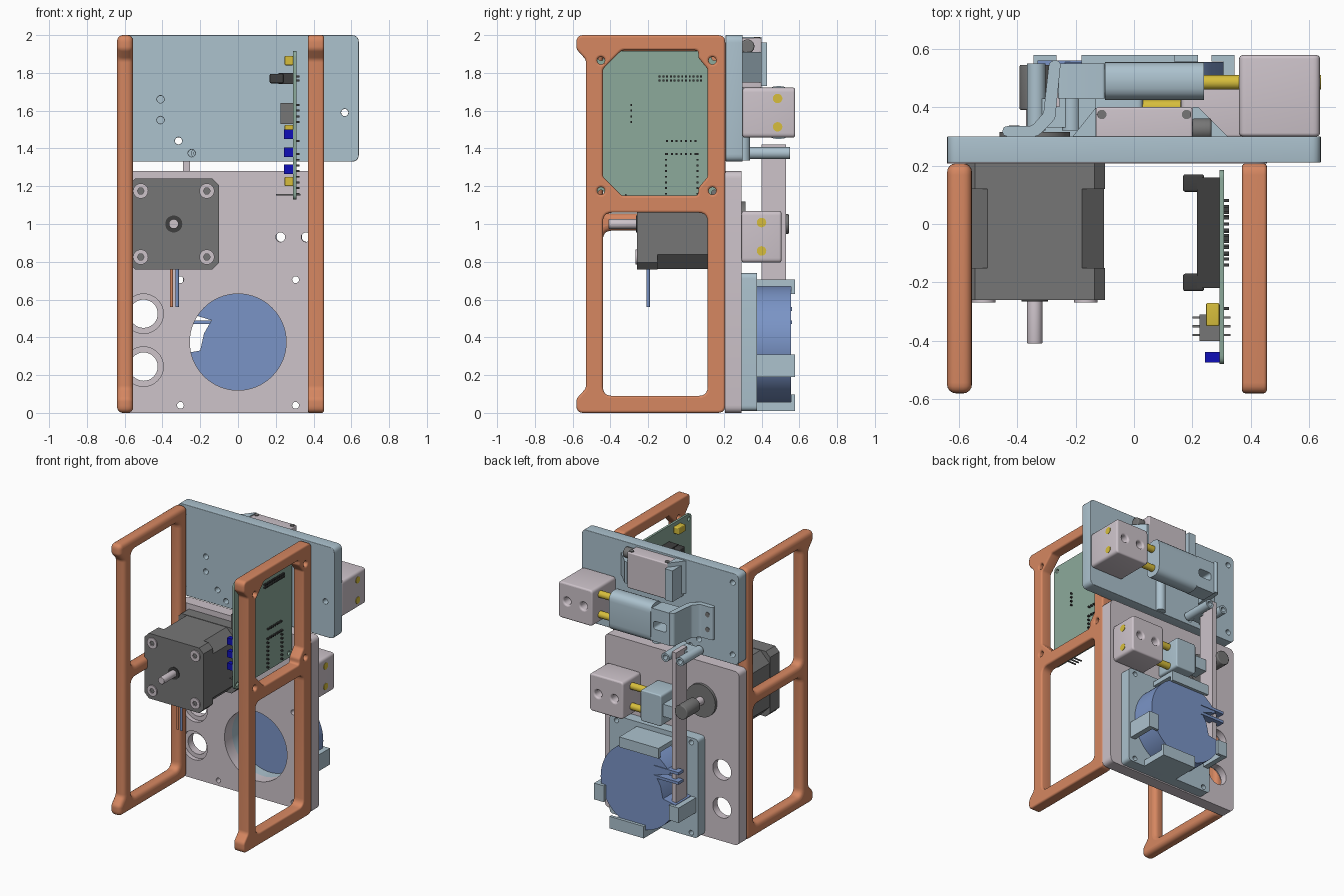
import bpy, math
from mathutils import Matrix, Vector

cube = bpy.data.objects.get("Cube")
if cube:
    bpy.data.objects.remove(cube, do_unlink=True)


def material(name, *rgb):
    m = bpy.data.materials.new(name)
    lin = [((c / 255 + 0.055) / 1.055) ** 2.4 for c in rgb] + [1]
    m.use_nodes = True
    m.diffuse_color = lin
    m.node_tree.nodes["Principled BSDF"].inputs["Base Color"].default_value = lin
    return m


PLATE = material("pale pink grey", 205, 195, 202)
PALE = material("pale blue", 172, 194, 206)
ORANGE = material("orange", 214, 135, 97)
GREY = material("motor grey", 118, 118, 118)
SPOOL = material("spool blue", 122, 148, 198)
GREEN = material("board green", 140, 170, 155)
YELLOW = material("yellow", 215, 190, 60)
BLACK = material("black", 62, 62, 62)
BLUE = material("bright blue", 15, 15, 185)

# Local outline plane and extrusion direction for each axis
AXES = {
    "x": Matrix(((0, 0, 1, 0), (1, 0, 0, 0), (0, 1, 0, 0), (0, 0, 0, 1))),
    "y": Matrix(((1, 0, 0, 0), (0, 0, -1, 0), (0, 1, 0, 0), (0, 0, 0, 1))),
    "z": Matrix.Identity(4),
}


def rect(a0, a1, b0, b1, r=0):
    return fillet([(a0, b0), (a1, b0), (a1, b1), (a0, b1)], r)


def circle(a, b, r, n=32):
    return [(a + r * math.cos(math.tau * i / n), b + r * math.sin(math.tau * i / n)) for i in range(n)]


def fillet(points, r, steps=5):
    """Round every corner of a polygon."""
    if not r:
        return points
    out = []
    for i, p in enumerate(points):
        p = Vector(p)
        a, b = Vector(points[i - 1]) - p, Vector(points[(i + 1) % len(points)]) - p
        half = a.angle(b) / 2
        d = min(r / math.tan(half), a.length * 0.49, b.length * 0.49)
        s, e = p + a.normalized() * d, p + b.normalized() * d
        for k in range(steps + 1):
            t = k / steps
            out.append(tuple(s * (1 - t) ** 2 + p * 2 * t * (1 - t) + e * t * t))
    return out


def slab(name, axis, lo, hi, outlines, mat, bevel=0):
    """Extrude an outline with holes along an axis, with rounded rims."""
    cu = bpy.data.curves.new(name, "CURVE")
    cu.dimensions, cu.fill_mode = "2D", "BOTH"
    for pts in outlines:
        sp = cu.splines.new("POLY")
        sp.points.add(len(pts) - 1)
        for q, (a, b) in zip(sp.points, pts):
            q.co = (a, b, 0, 1)
        sp.use_cyclic_u = True
    cu.extrude = (hi - lo) / 2 - bevel
    cu.bevel_depth, cu.bevel_resolution, cu.offset = bevel, 3, -bevel
    tmp = bpy.data.objects.new(name + "_curve", cu)
    bpy.context.collection.objects.link(tmp)
    dg = bpy.context.evaluated_depsgraph_get()
    me = bpy.data.meshes.new_from_object(tmp.evaluated_get(dg))
    bpy.data.objects.remove(tmp, do_unlink=True)
    mid = (lo + hi) / 2
    shift = Vector([mid if axis == c else 0 for c in "xyz"])
    me.transform(Matrix.Translation(shift) @ AXES[axis])
    me.materials.clear()
    me.materials.append(mat)
    me.shade_smooth()
    me.set_sharp_from_angle(angle=math.radians(35))
    ob = bpy.data.objects.new(name, me)
    bpy.context.collection.objects.link(ob)
    return ob


def box(name, x0, x1, y0, y1, z0, z1, mat, bevel=0):
    return slab(name, "y", y0, y1, [rect(x0, x1, z0, z1, bevel)], mat, bevel)


def rod(name, axis, lo, hi, a, b, r, mat, bevel=0):
    return slab(name, axis, lo, hi, [circle(a, b, r)], mat, bevel)


# Side frames
outer = fillet([(-.58, 0), (.208, 0), (.208, 2), (-.58, 2), (-.58, 1.925), (-.53, 1.87),
                (-.53, .13), (-.58, .075)], .04)
lug = .1
y0, y1, z0, z1 = -.44, .115, 1.15, 1.92
octagon = fillet([(y0 + lug, z0), (y1 - lug / 2, z0), (y1 - lug / 2, z0 + .04), (y1, z0 + lug), (y1, z1 - lug),
                  (y1 - lug / 2, z1 - .04), (y1 - lug / 2, z1), (y0 + lug, z1), (y0 + .04, z1 - .06), (y0, z1 - lug),
                  (y0, z0 + lug), (y0 + .04, z0 + .06)], .03)
lugs = [circle(y, z, .02, 16) for y in (-.45, .14) for z in (1.175, 1.865)]
slab("left_frame", "x", .37, .455, [outer, rect(y0, y1, .09, 1.06, .05), octagon] + lugs, ORANGE, .012)
slab("right_frame", "x", -.64, -.555, [outer, rect(y0, y1, .09, .965, .05), rect(y0, y1, 1.055, 1.91, .05)],
     ORANGE, .03)

# Lower back plate in two layers, giving stepped cable holes
screws = [circle(x, z, .018, 16) for x in (-.305, .305) for z in (.04, .705)]
lower_holes = screws + [circle(0, .375, .255, 64)] + [circle(x, .93, .025, 16) for x in (.225, .36)]
for name, ya, yb, r in (("front", .207, .24, .105), ("rear", .24, .295, .075)):
    slab("lower_plate_" + name, "y", ya, yb,
         [rect(-.64, .455, 0, 1.28, .04)] + lower_holes + [circle(-.5, z, r) for z in (.245, .525)], PLATE)

# Upper back plate
dots = [(-.41, 1.66), (-.41, 1.55), (-.315, 1.44), (-.245, 1.375), (.565, 1.59), (-.59, 1.93), (-.59, 1.4)]
slab("upper_plate", "y", .21, .30, [rect(-.64, .64, 1.33, 2, .04)] + [circle(x, z, .019, 16) for x, z in dots],
     PALE, .004)

# Stepper motor: chamfered body with end caps, shaft, screws, wires
mx, mz = -.34, 1.0


def chamfered(h, c):
    return [(mx + sx * a, mz + sz * b) for sx, sz, a, b in (
        (-1, -1, h - c, h), (1, -1, h - c, h), (1, -1, h, h - c), (1, 1, h, h - c),
        (1, 1, h - c, h), (-1, 1, h - c, h), (-1, 1, h, h - c), (-1, -1, h, h - c))]


slab("motor_front_cap", "y", -.26, -.15, [chamfered(.24, .035)], GREY)
slab("motor_body", "y", -.15, .12, [chamfered(.237, .075)], GREY)
slab("motor_rear_cap", "y", .12, .21, [chamfered(.24, .035)], GREY)
rod("motor_boss", "y", -.266, -.26, mx, mz, .045, BLACK)
rod("motor_shaft", "y", -.41, -.26, mx, mz, .026, PLATE, .004)
for sx in (-1, 1):
    for sz in (-1, 1):
        slab("motor_screw", "y", -.268, -.26, [circle(mx + sx * .175, mz + sz * .175, .04),
             circle(mx + sx * .175, mz + sz * .175, .018, 6)], PLATE)
for x, m in ((-.352, ORANGE), (-.322, SPOOL)):
    rod("motor_wire", "z", .56, .77, x, -.2, .009, m)

# Motor drive on the rear
rod("drive_disc", "y", .295, .315, mx, mz, .12, GREY)
rod("drive_pin", "y", .315, .40, mx, mz, .03, PLATE)
rod("drive_roller", "y", .39, .545, mx, mz, .052, GREY, .006)
box("lever_bar", -.29, -.255, .40, .53, .28, 1.42, PLATE)

# Circuit board with parts on its inner side and solder pins outside
slab("circuit_board", "x", .292, .309, [rect(-.48, .185, 1.13, 1.915, .03)]
     + [circle(y, z, .015, 12) for y in (-.45, .15) for z in (1.165, 1.88)], GREEN)
box("long_connector", .215, .292, -.22, .16, 1.74, 1.80, BLACK)
for y in (-.2, .14):
    box("connector_latch", .168, .24, y - .03, y + .03, 1.745, 1.795, BLACK, .008)
box("module", .225, .292, -.4, -.31, 1.53, 1.64, GREY)
for z in (1.865, 1.225, 1.5):
    box("yellow_terminal", .247, .292, -.35, -.27, z - .025, z + .025, YELLOW, .006)
for z in (1.475, 1.38, 1.29):
    box("blue_terminal", .243, .292, -.475, -.438, z - .024, z + .024, BLUE)
for y in (-.38, -.35, -.32):
    box("header_pin", .2, .33, y - .004, y + .004, 1.15, 1.158, GREY)
pins = [(-.14 + .02 * i, z) for i in range(12) for z in (1.76, 1.78)]
pins += [(y, 1.16 + .03 * i) for i in range(8) for y in (-.105, .06)]
pins += [(-.1 + .025 * i, z) for i in range(7) for z in (1.37, 1.44)]
pins += [(-.29, 1.54 + .03 * i) for i in range(4)]
for y, z in pins:
    box("solder_pin", .309, .325, y - .005, y + .005, z - .005, z + .005, BLACK)

# Guide blocks, each with two rods
for tag, xa, xb, ya, yb, za, zb, xr in (("upper", .36, .637, .30, .578, 1.457, 1.722, .2),
                                        ("lower", .16, .435, .295, .505, .795, 1.07, .0)):
    zc, xc, yr = (za + zb) / 2, (xa + xb) / 2, .485 if tag == "upper" else .40
    slab(tag + "_guide_block", "y", ya, yb, [rect(xa, xb, za, zb, .025)]
         + [circle(xc + s * .067, zc, .027) for s in (-1, 1)], PLATE, .012)
    for s in (-1, 1):
        rod(tag + "_guide_rod", "x", xr, xb + .003, yr, zc + s * .075, .025, YELLOW)

# Upper slider, slotted end and curved bracket
slab("upper_slider", "x", -.10, .24, [rect(.425, .555, 1.45, 1.73, .06)], PALE)
slab("slotted_end", "y", .43, .55, [rect(-.26, -.10, 1.47, 1.71, .01), rect(-.225, -.1 - .02, 1.56, 1.62, .02)], PALE)
bracket = [(-.45, .30), (-.33, .30), (-.27, .36), (-.25, .56), (-.29, .56), (-.31, .38), (-.35, .335), (-.45, .335)]
slab("curved_bracket", "z", 1.48, 1.72, [fillet(bracket, .03)], PALE)
for z in (1.55, 1.66):
    rod("bracket_screw", "y", .335, .338, -.41, z, .018, GREY)
for x in (-.335, -.215):
    slab("lever_tube", "y", .32, .55, [circle(x, 1.375, .032), circle(x, 1.375, .018)], PALE)
box("tube_web", -.33, -.22, .33, .43, 1.35, 1.40, PALE)
rod("plate_rib", "z", 1.335, 1.60, .02, .305, .035, PALE)

# Servo and its cradle
box("servo", -.13, .2, .25, .4, 1.72, 1.985, PLATE, .008)
rod("servo_hub", "x", .2, .265, .325, 1.94, .037, GREY, .008)
for x in (-.11, .18):
    for y in (.28, .375):
        rod("servo_screw", "z", 1.985, 1.99, x, y, .016, GREY)
slab("cradle_right", "z", 1.75, 1.99, [[(-.21, .3), (-.13, .3), (-.13, .4)]], PALE)
slab("cradle_left", "z", 1.75, 1.91, [[(.2, .3), (.32, .3), (.22, .4), (.2, .4)]], PALE)
box("cradle_post", -.19, -.13, .30, .43, 1.73, 1.96, PALE)

# Lower slider
slab("lower_slider", "y", .295, .49, [rect(-.14, .03, .82, 1.05, .02)], PALE, .008)
box("slider_tip", -.25, -.14, .36, .47, .89, .98, PALE)

# Spool mount, notched spool and retaining clips
slab("spool_mount", "y", .295, .375, [rect(-.36, .36, .01, .74, .03), circle(0, .375, .255, 64)] + screws, PALE)
a0, a1 = math.radians(148), math.radians(190)
n = 60
arc = [a1 + (math.tau - a1 + a0) * i / n for i in range(n + 1)]
notched = [(.307 * math.cos(a), .365 + .307 * math.sin(a)) for a in arc]
notched += [(-.14, .49), (-.18, .42), (-.2, .33)]
slab("spool", "y", .37, .555, [notched], SPOOL)
for x0, x1, z0, z1 in ((-.18, .14, .67, .705), (-.06, .22, .01, .058), (.305, .345, .19, .31), (-.345, -.305, .2, .31)):
    box("spool_clip", x0, x1, .37, .578, z0, z1, PALE)
    cx, cz = (x0 + x1) / 2, (z0 + z1) / 2
    dx, dz = (-.04 * math.copysign(1, cx), 0) if x1 - x0 < .1 else (0, -.04 * math.copysign(1, cz - .365))
    box("clip_lip", x0 + min(dx, 0), x1 + max(dx, 0), .556, .578, z0 + min(dz, 0), z1 + max(dz, 0), PALE)
for z in (.47, .54):
    box("spool_fork", -.33, -.13, .50, .56, z, z + .02, SPOOL)
